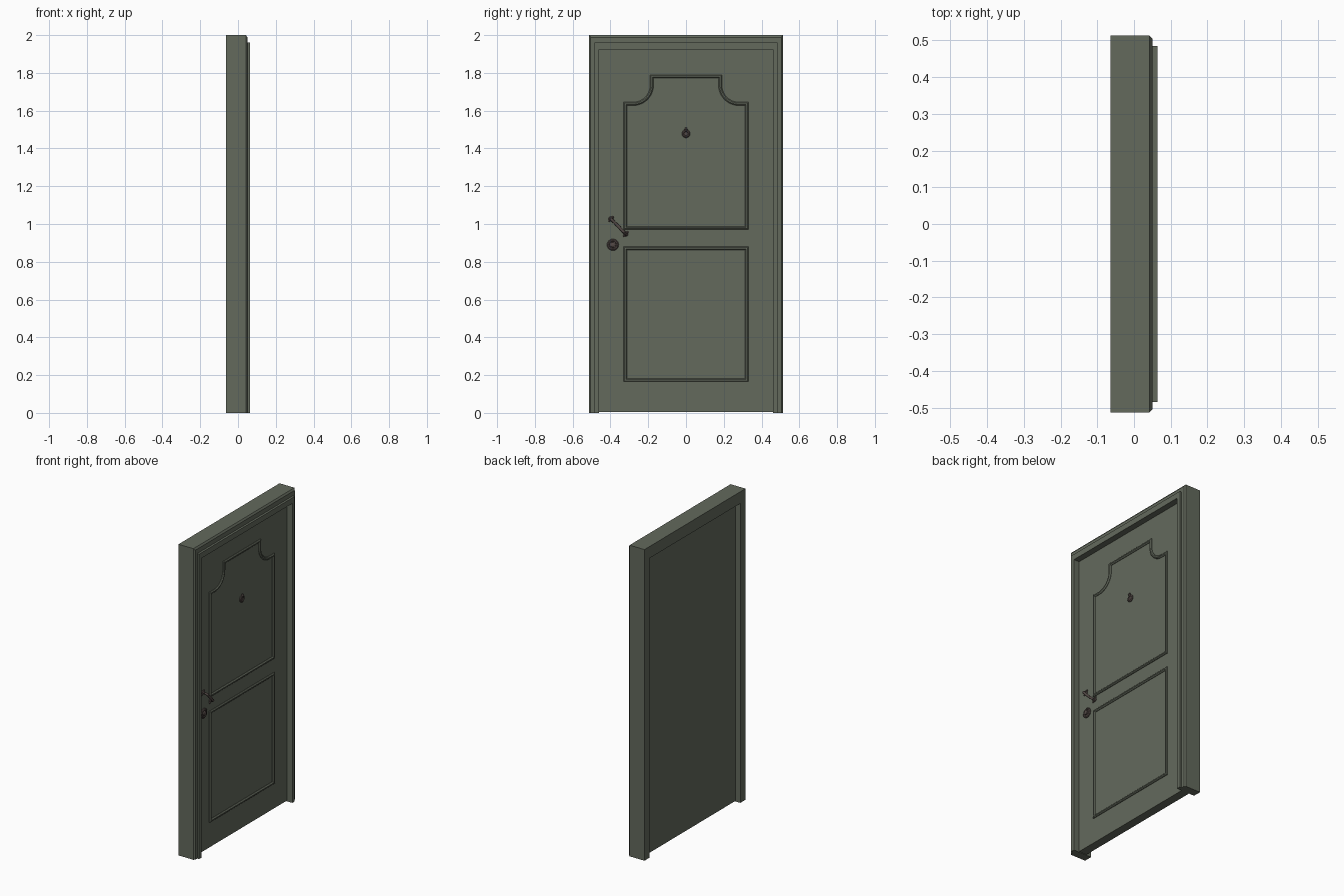
import bpy, bmesh, math
from mathutils import Vector, Matrix

if "Cube" in bpy.data.objects:
    bpy.data.objects.remove(bpy.data.objects["Cube"])


def material(name, rgb):
    m = bpy.data.materials.new(name)
    m.diffuse_color = (*rgb, 1)
    m.use_nodes = True
    m.node_tree.nodes["Principled BSDF"].inputs["Base Color"].default_value = m.diffuse_color
    return m


PAINT = material("green_paint", (0.125, 0.142, 0.108))
METAL = material("dark_bronze", (0.085, 0.065, 0.06))
FACE = 0.025  # x of the door's front surface


def finish(name, bm, mat, smooth=False):
    bmesh.ops.recalc_face_normals(bm, faces=bm.faces)
    me = bpy.data.meshes.new(name)
    bm.to_mesh(me)
    bm.free()
    me.materials.append(mat)
    ob = bpy.data.objects.new(name, me)
    bpy.context.collection.objects.link(ob)
    if smooth:
        bpy.ops.object.select_all(action='DESELECT')
        ob.select_set(True)
        bpy.context.view_layer.objects.active = ob
        bpy.ops.object.shade_smooth_by_angle(angle=math.radians(35))
    return ob


def sweep(name, path, profile, closed, zscale=1.0):
    """Mitred moulding: path of (y, z) anticlockwise, profile of (inset, x)."""
    pts = [Vector(p) for p in path]
    n = len(pts)
    normals = []
    for i in range(n):
        d = (pts[(i + 1) % n] - pts[i]).normalized()
        normals.append(Vector((-d.y, d.x)))
    bm = bmesh.new()
    rings = []
    for i, p in enumerate(pts):
        a, b = normals[i - 1], normals[i]
        if not closed and i == 0:
            a = b
        if not closed and i == n - 1:
            b = a
        m = (a + b) / (1 + a.dot(b))
        rings.append([bm.verts.new((x, p.x + m.x * o, p.y + m.y * o * zscale))
                      for o, x in profile])
    k = len(profile)
    for i in range(n if closed else n - 1):
        r, s = rings[i], rings[(i + 1) % n]
        for j in range(k):
            bm.faces.new((r[j], r[(j + 1) % k], s[(j + 1) % k], s[j]))
    if not closed:
        bm.faces.new(rings[0])
        bm.faces.new(rings[-1])
    return finish(name, bm, PAINT)


def turned(name, y, z, outline, mat=METAL, segs=24):
    """Round fitting facing +x, outline of (radius, height above the door)."""
    bm = bmesh.new()
    vs = [bm.verts.new((FACE + h, y + r, z)) for r, h in outline]
    es = [bm.edges.new(e) for e in zip(vs, vs[1:])]
    bmesh.ops.spin(bm, geom=vs + es, cent=(0, y, z), axis=(1, 0, 0),
                   angle=2 * math.pi, steps=segs)
    bmesh.ops.remove_doubles(bm, verts=bm.verts, dist=1e-5)
    return finish(name, bm, mat, True)


def tube(name, points, radii, segs=12):
    """Round bar of changing thickness through 3D points."""
    bm = bmesh.new()
    pts = [Vector(p) for p in points]
    rings = []
    for i, p in enumerate(pts):
        d = pts[min(i + 1, len(pts) - 1)] - pts[max(i - 1, 0)]
        mat = Matrix.Translation(p) @ d.to_track_quat('Z', 'Y').to_matrix().to_4x4()
        rings.append([bm.verts.new(mat @ Vector((radii[i] * math.cos(t), radii[i] * math.sin(t), 0)))
                      for t in (2 * math.pi * j / segs for j in range(segs))])
    for r, s in zip(rings, rings[1:]):
        bmesh.ops.bridge_loops(bm, edges=[
            bm.edges.get((q[j], q[j - 1])) or bm.edges.new((q[j], q[j - 1]))
            for q in (r, s) for j in range(segs)])
    bm.faces.new(rings[0])
    bm.faces.new(rings[-1])
    return finish(name, bm, METAL, True)


# Door frame: jambs and head with chamfered outer edge and raised inner trim
W = 0.513
sweep("door_frame", [(W, 0), (W, 2), (-W, 2), (-W, 0)],
      [(0, -0.064), (0, 0.042), (0.008, 0.05), (0.028, 0.05),
       (0.028, 0.064), (0.053, 0.064), (0.053, -0.064)], False, 1.42)

# Door leaf
bm = bmesh.new()
bmesh.ops.create_cube(bm, size=1, matrix=Matrix.Translation(((FACE - 0.03) / 2, 0, 0.965))
                      @ Matrix.Diagonal((FACE + 0.03, 0.92, 1.922, 1)))
finish("door_leaf", bm, PAINT)

# Panel mouldings: upper one with scooped corners, lower one rectangular
bead = [(0, FACE - 0.003), (0, FACE + 0.004), (0.005, FACE + 0.009),
        (0.012, FACE + 0.009), (0.018, FACE + 0.003), (0.018, FACE - 0.003)]
scoop = [(0.28 - 0.09 * math.sin(t), 1.735 - 0.09 * math.cos(t))
         for t in (math.pi / 2 * i / 10 for i in range(11))]
half = [(0.33, 0.97), (0.33, 1.645)] + scoop + [(0.19, 1.79)]
sweep("upper_panel_moulding", half + [(-y, z) for y, z in reversed(half)], bead, True)
sweep("lower_panel_moulding", [(-0.33, 0.165), (0.33, 0.165), (0.33, 0.88), (-0.33, 0.88)], bead, True)

# Diagonal pull handle: bowed grip on two flared mounts
ends = [Vector((-0.397, 1.027)), Vector((-0.319, 0.947))]
along = (ends[1] - ends[0]).normalized()
prof = [(0, 0.012, 0.006), (0.06, 0.022, 0.007), (0.15, 0.027, 0.009), (0.22, 0.028, 0.007),
        (0.5, 0.03, 0.0085), (0.78, 0.028, 0.007), (0.85, 0.027, 0.009), (0.94, 0.022, 0.007), (1, 0.012, 0.006)]
pts = []
for t, h, r in prof:
    q = ends[0].lerp(ends[1], t)
    pts.append((FACE + h, q.x, q.y))
tube("pull_handle_grip", pts, [p[2] for p in prof])
across = Vector((-along.y, along.x))
for i, e in enumerate(ends):
    turned(f"handle_mount_{i}", e.x, e.y,
           [(0.013, 0), (0.013, 0.004), (0.008, 0.008), (0.007, 0.016), (0, 0.019)], segs=16)
    a, b = e - across * 0.02, e + across * 0.02
    tube(f"handle_flare_{i}", [(FACE + 0.004, *a), (FACE + 0.006, *e), (FACE + 0.004, *b)],
         [0.004, 0.007, 0.004], 8)

# Lock: stepped rosette with a raised cylinder
turned("lock_rosette", -0.387, 0.89,
       [(0.031, 0), (0.031, 0.005), (0.026, 0.009), (0.02, 0.009), (0.018, 0.006),
        (0.014, 0.006), (0.013, 0.014), (0.009, 0.016), (0, 0.016)])

# Peephole with its pivoting cover tab
turned("peephole_ring", 0, 1.478,
       [(0.022, 0), (0.022, 0.005), (0.017, 0.009), (0.012, 0.009), (0.01, 0.005), (0, 0.006)])
tube("peephole_tab", [(FACE + 0.006, 0, 1.492), (FACE + 0.009, 0, 1.5), (FACE + 0.006, 0, 1.51)],
     [0.006, 0.008, 0.005], 10)
